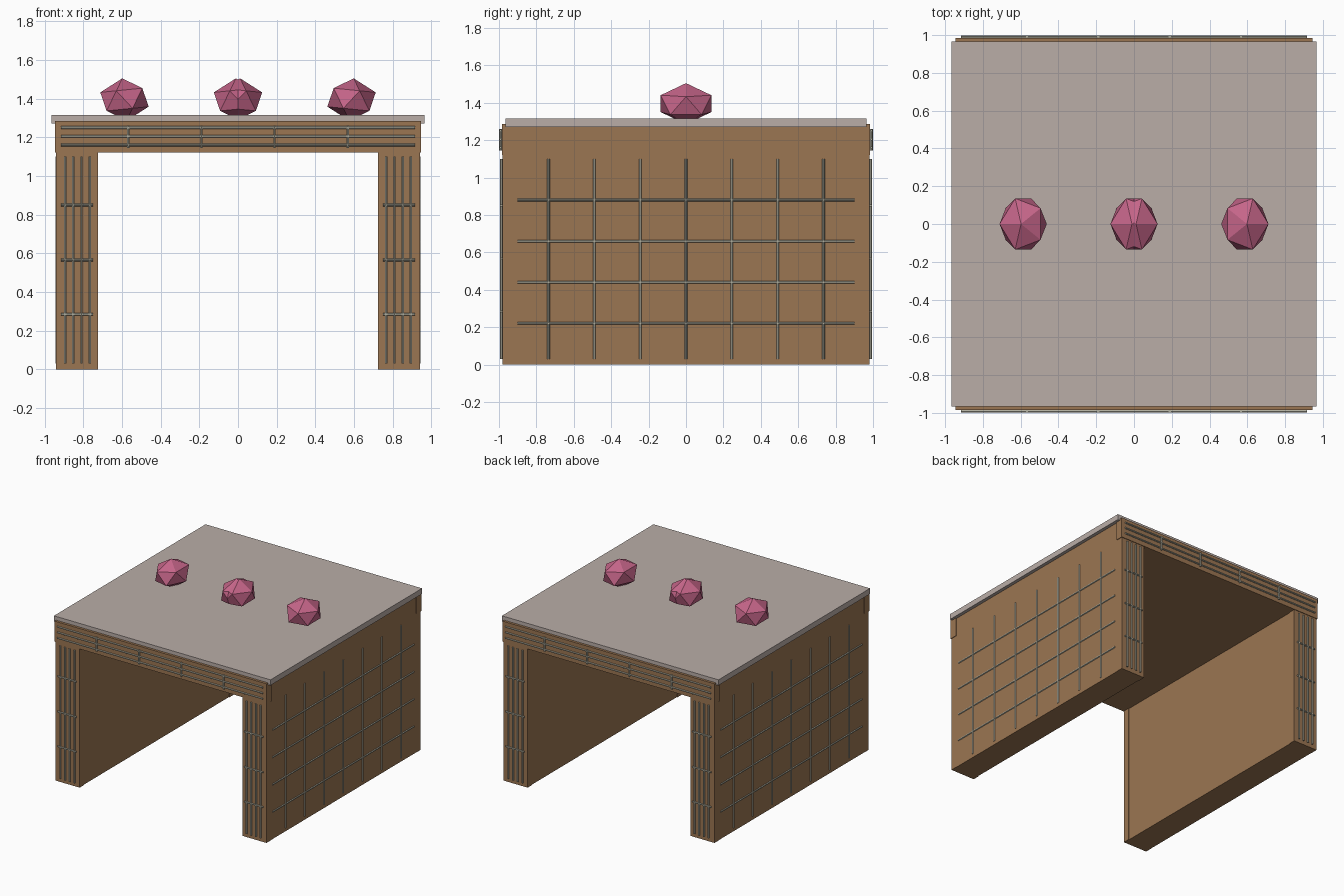
import bpy, bmesh
from mathutils import Matrix, Vector

cube = bpy.data.objects.get("Cube")
if cube:
    bpy.data.objects.remove(cube, do_unlink=True)


def material(name, rgb):
    m = bpy.data.materials.new(name)
    m.use_nodes = True
    color = (*rgb, 1)
    m.diffuse_color = color
    m.node_tree.nodes["Principled BSDF"].inputs["Base Color"].default_value = color
    return m


brown = material("brown clay", (0.33, 0.18, 0.085))
stone = material("pale stone", (0.49, 0.42, 0.39))
metal = material("grey rod", (0.43, 0.42, 0.34))
pink = material("pink rock", (0.56, 0.13, 0.25))


def finish(name, bm, mat):
    mesh = bpy.data.meshes.new(name)
    bm.to_mesh(mesh)
    bm.free()
    mesh.materials.append(mat)
    ob = bpy.data.objects.new(name, mesh)
    bpy.context.collection.objects.link(ob)
    return ob


def mirror(ob, x=False, y=False, bisect=False):
    mod = ob.modifiers.new("Mirror", "MIRROR")
    mod.use_axis = (x, y, False)
    if bisect:
        mod.use_bisect_axis = (x, y, False)
    return ob


def box(name, low, high, mat):
    low, high = Vector(low), Vector(high)
    bm = bmesh.new()
    place = Matrix.Translation((low + high) / 2) @ Matrix.Diagonal((*(high - low), 1))
    bmesh.ops.create_cube(bm, size=1, matrix=place)
    return finish(name, bm, mat)


def rods(name, segments, radius=0.007):
    """Six-sided rods joined in one object, each from a start to an end."""
    bm = bmesh.new()
    for start, end in segments:
        a, b = Vector(start), Vector(end)
        turn = (b - a).to_track_quat("Z", "Y").to_matrix().to_4x4()
        bmesh.ops.create_cone(bm, cap_ends=True, segments=6, radius1=radius,
                              radius2=radius, depth=(b - a).length,
                              matrix=Matrix.Translation((a + b) / 2) @ turn)
    return finish(name, bm, metal)


# Walls, roof and end frames
mirror(box("side_wall", (0.73, -0.95, 0), (0.938, 0.95, 1.12), brown), x=True)
box("roof_block", (-0.938, -0.925, 1.12), (0.938, 0.925, 1.27), brown)
box("roof_slab", (-0.965, -0.965, 1.27), (0.965, 0.965, 1.315), stone)
mirror(box("end_column", (0.725, -0.98, 0), (0.94, -0.925, 1.12), brown), x=True, y=True)
mirror(box("lintel", (-0.945, -0.985, 1.12), (0.945, -0.925, 1.285), brown), y=True)

# Rod grid on the side walls
side = 0.938
grid = [((side, i * 0.245, 0.03), (side, i * 0.245, 1.1)) for i in range(-3, 4)]
grid += [((side, -0.9, i * 0.22), (side, 0.9, i * 0.22)) for i in range(1, 5)]
mirror(rods("side_wall_rods", grid), x=True)

# Rods on the columns
front = -0.988
bars = [((x, front, 0.03), (x, front, 1.1)) for x in (0.767, 0.809, 0.851, 0.893)]
bars += [((0.75, front, z), (0.915, front, z)) for z in (0.285, 0.565, 0.85)]
mirror(rods("column_rods", bars), x=True, y=True)

# Rods on the lintels
front = -0.992
bars = [((-0.915, front, z), (0.915, front, z)) for z in (1.16, 1.205, 1.25)]
bars += [((x, front, 1.145), (x, front, 1.26)) for x in (-0.567, -0.189, 0.189, 0.567)]
mirror(rods("lintel_rods", bars), y=True)

# Faceted rocks along the roof
for name, x in (("middle_rock", 0), ("side_rock", 0.587)):
    bm = bmesh.new()
    place = (Matrix.Translation((x, 0, 1.395)) @ Matrix.Rotation(0.1, 4, "Y")
             @ Matrix.Diagonal((0.135, 0.159, 0.11, 1)))
    bmesh.ops.create_icosphere(bm, subdivisions=1, radius=1, matrix=place)
    mirror(finish(name, bm, pink), x=True, bisect=True)
